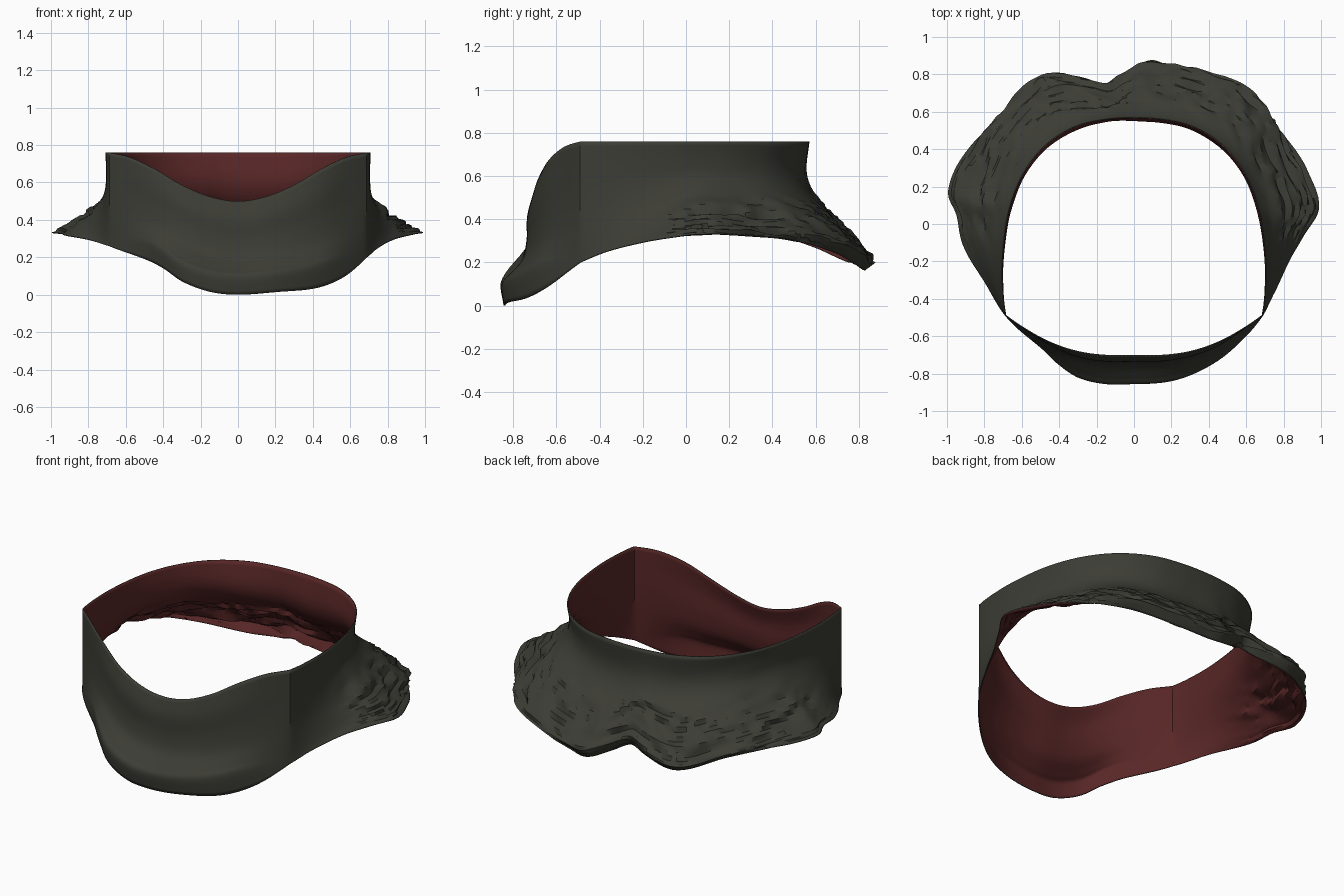
import bpy, bmesh, math
from mathutils import Vector, noise

if "Cube" in bpy.data.objects:
    bpy.data.objects.remove(bpy.data.objects["Cube"])


def material(name, rgb):
    m = bpy.data.materials.new(name)
    m.diffuse_color = (*rgb, 1)
    m.use_nodes = True
    m.node_tree.nodes["Principled BSDF"].inputs["Base Color"].default_value = m.diffuse_color
    return m


def curve(xs, ys, x):
    """Smooth interpolation through the points (xs, ys)."""
    n = len(xs)
    i = 0
    while i < n - 2 and x > xs[i + 1]:
        i += 1

    def slope(k):
        a, b = max(k - 1, 0), min(k + 1, n - 1)
        return (ys[b] - ys[a]) / (xs[b] - xs[a])
    h = xs[i + 1] - xs[i]
    t = (x - xs[i]) / h
    return ((2 * t**3 - 3 * t**2 + 1) * ys[i] + (t**3 - 2 * t**2 + t) * h * slope(i)
            + (3 * t**2 - 2 * t**3) * ys[i + 1] + (t**3 - t**2) * h * slope(i + 1))


def ramp(x, a, b):
    t = min(max((x - a) / (b - a), 0), 1)
    return t * t * (3 - 2 * t)


# top edge, right half; mirrored to the left
front_half = [(0, -.705, .5), (.15, -.705, .525), (.3, -.685, .587), (.45, -.635, .675),
              (.58, -.565, .735), (.688, -.49, .76)]
back_half = [(.688, -.49, .76), (.708, -.3, .76), (.7, -.1, .76), (.665, .1, .76), (.59, .28, .76),
             (.48, .42, .76), (.3, .53, .76), (.15, .563, .76), (0, .572, .76)]


def flip(pts):
    return [(-x, y, z) for x, y, z in reversed(pts)]


top_front = flip(front_half)[:-1] + front_half
top_back = back_half[:-1] + flip(back_half)

# bottom hem, irregular
hem_front = [(-.69, -.49, .26), (-.5, -.66, .19), (-.4, -.75, .14), (-.3, -.815, .07), (-.15, -.85, .015),
             (0, -.85, 0), (.22, -.83, .015), (.42, -.745, .035), (.56, -.64, .09), (.69, -.49, .2)]
hem_back = [(.69, -.49, .2), (.75, -.37, .25), (.83, -.2, .295), (.91, -.06, .32), (.99, .085, .335),
            (.93, .28, .33), (.8, .5, .305), (.63, .7, .25), (.4, .8, .2), (.2, .845, .17),
            (.08, .865, .165), (-.05, .8, .215), (-.15, .75, .26), (-.25, .77, .235), (-.48, .785, .2),
            (-.7, .61, .27), (-.88, .42, .32), (-.995, .17, .335), (-.95, .05, .33), (-.92, -.1, .32),
            (-.8, -.31, .295), (-.69, -.49, .26)]

# wall profiles from top edge to hem: (drop, outward flare)
T = [0, 1, 2, 3, 4, 5, 6]
FRONT = [(0, 0), (.2, .2), (.42, .22), (.6, .38), (.73, .8), (.81, 1.04), (1, .95)]
SIDE = [(0, 0), (.2, -.03), (.4, .0), (.62, .22), (.8, .54), (.93, .8), (1, 1)]
BACK = [(0, 0), (.25, -.06), (.42, .06), (.57, .36), (.74, .7), (.91, 1.02), (1, .88)]


def polar(pts, start):
    ang, rad = [], []
    for x, y, _ in pts:
        a = math.atan2(y, x)
        while a < start - .02:
            a += 2 * math.pi
        ang.append(a)
        rad.append(math.hypot(x, y))
    return ang, rad, [p[2] for p in pts]


ROWS = 30


def panel(bm, top, hem, count):
    start = math.atan2(top[0][1], top[0][0])
    if start < -math.pi / 2:
        start += 2 * math.pi
    ta, tr, tz = polar(top, start)
    ha, hr, hz = polar(hem, start)
    cols = []
    for i in range(count + 1):
        f = i / count
        a1 = ta[0] + (ta[-1] - ta[0]) * f
        a2 = min(max(a1, ha[0]), ha[-1])
        r0, z0 = curve(ta, tr, a1), curve(ta, tz, a1)
        r1, z1 = curve(ha, hr, a2), curve(ha, hz, a2)
        s = math.sin(a1)
        wf, wb = ramp(-s, .58, .85), ramp(s, .3, .8)
        col = []
        for j in range(ROWS + 1):
            t = 6 * j / ROWS
            v, u = (sum(w * curve(T, [p[k] for p in prof], t) for w, prof in
                        ((wf, FRONT), (wb, BACK), (1 - wf - wb, SIDE))) for k in (0, 1))
            r, z = r0 + (r1 - r0) * u, z0 + (z1 - z0) * v
            # gathered folds on the flared cape at the back and sides
            fold = ramp(s, -.25, .15) * ramp(t, 2.3, 3.6) * (1 - ramp(t, 5.5, 6))
            p = Vector((math.cos(a1) * 3.5, s * 3.5, (t + .35 * math.sin(a1 * 4)) * 2.2))
            n = 1 - 2 * abs(noise.noise(p))
            r += fold * .03 * (n - .6)
            z += fold * .02 * (n - .6)
            col.append(bm.verts.new((r * math.cos(a1), r * s, z)))
        cols.append(col)
    for a, b in zip(cols, cols[1:]):
        for j in range(ROWS):
            bm.faces.new((a[j], a[j + 1], b[j + 1], b[j])).smooth = True
    return cols[0] + cols[-1]


# neck cover: front and back panels joined at sharp side seams
bm = bmesh.new()
seam = panel(bm, top_front, hem_front, 64)
seam += panel(bm, top_back, hem_back, 150)
bmesh.ops.remove_doubles(bm, verts=seam, dist=.006)
for e in bm.edges:
    if len(e.link_faces) == 2 and e.calc_face_angle(0) > math.radians(32):
        e.smooth = False
me = bpy.data.meshes.new("neck_cover")
bm.to_mesh(me)
bm.free()
cover = bpy.data.objects.new("neck_cover", me)
bpy.context.collection.objects.link(cover)
me.materials.append(material("dark olive cloth", (.046, .046, .036)))
me.materials.append(material("dark red lining", (.1, .02, .02)))

# thin cloth with red lining on the inside
shell = cover.modifiers.new("lining", "SOLIDIFY")
shell.thickness = .006
shell.offset = -1
shell.material_offset = 1
shell.material_offset_rim = 0
